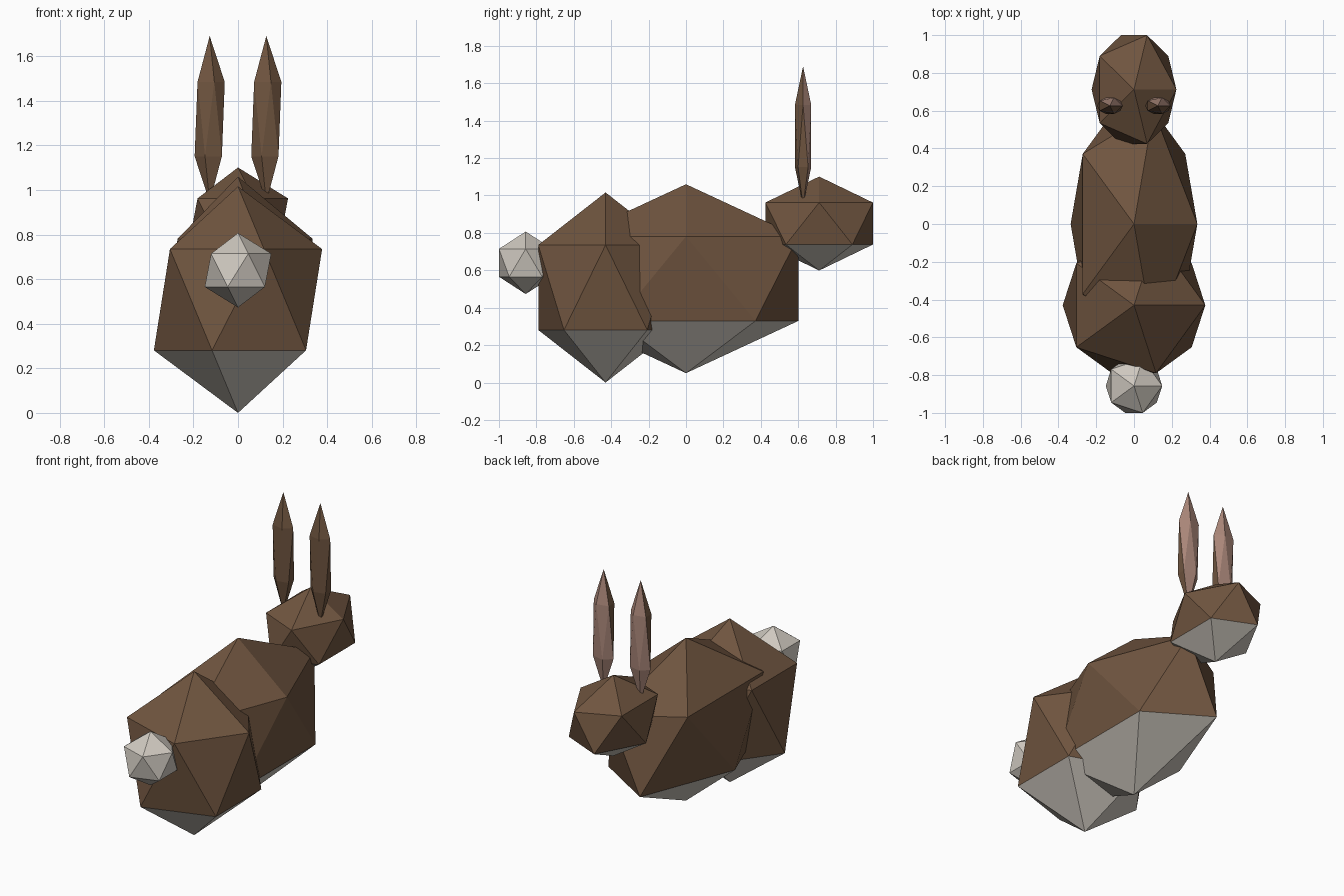
import bpy

if "Cube" in bpy.data.objects:
    bpy.data.objects.remove(bpy.data.objects["Cube"])


def material(name, rgb):
    m = bpy.data.materials.new(name)
    m.diffuse_color = (*rgb, 1.0)
    m.use_nodes = True
    m.node_tree.nodes["Principled BSDF"].inputs["Base Color"].default_value = m.diffuse_color
    return m


brown = material("brown_fur", (0.16, 0.09, 0.05))
white = material("white_fur", (0.62, 0.58, 0.52))
pink = material("pink_skin", (0.40, 0.24, 0.19))


def blob(name, centre, radii, base, accent=None, test=None):
    """Flat-faced icosahedron scaled to radii; faces passing test get accent."""
    bpy.ops.mesh.primitive_ico_sphere_add(subdivisions=1, radius=1, location=centre)
    ob = bpy.context.object
    ob.name = name
    ob.scale = radii
    bpy.ops.object.transform_apply(location=False, rotation=False, scale=True)
    ob.data.materials.append(base)
    if accent:
        ob.data.materials.append(accent)
        for f in ob.data.polygons:
            f.material_index = int(test(f, radii))
    return ob


def underside(f, r):
    return f.center.z < -0.6 * r[2]


def inner_ear(f, r):
    return f.normal.y > 0.01


# Body masses with pale bellies
blob("haunches", (0, -0.43, 0.508), (0.422, 0.423, 0.508), brown, white, underside)
blob("body", (0, 0, 0.555), (0.375, 0.706, 0.505), brown, white, underside)
blob("head", (0, 0.712, 0.85), (0.251, 0.338, 0.251), brown, white, underside)

# Tail
blob("tail", (0, -0.857, 0.64), (0.167, 0.168, 0.167), white)

# Ears, pink on the side facing the nose
for side, x in (("left", -0.127), ("right", 0.127)):
    blob(side + "_ear", (x, 0.626, 1.318), (0.0755, 0.051, 0.373), brown, pink, inner_ear)
